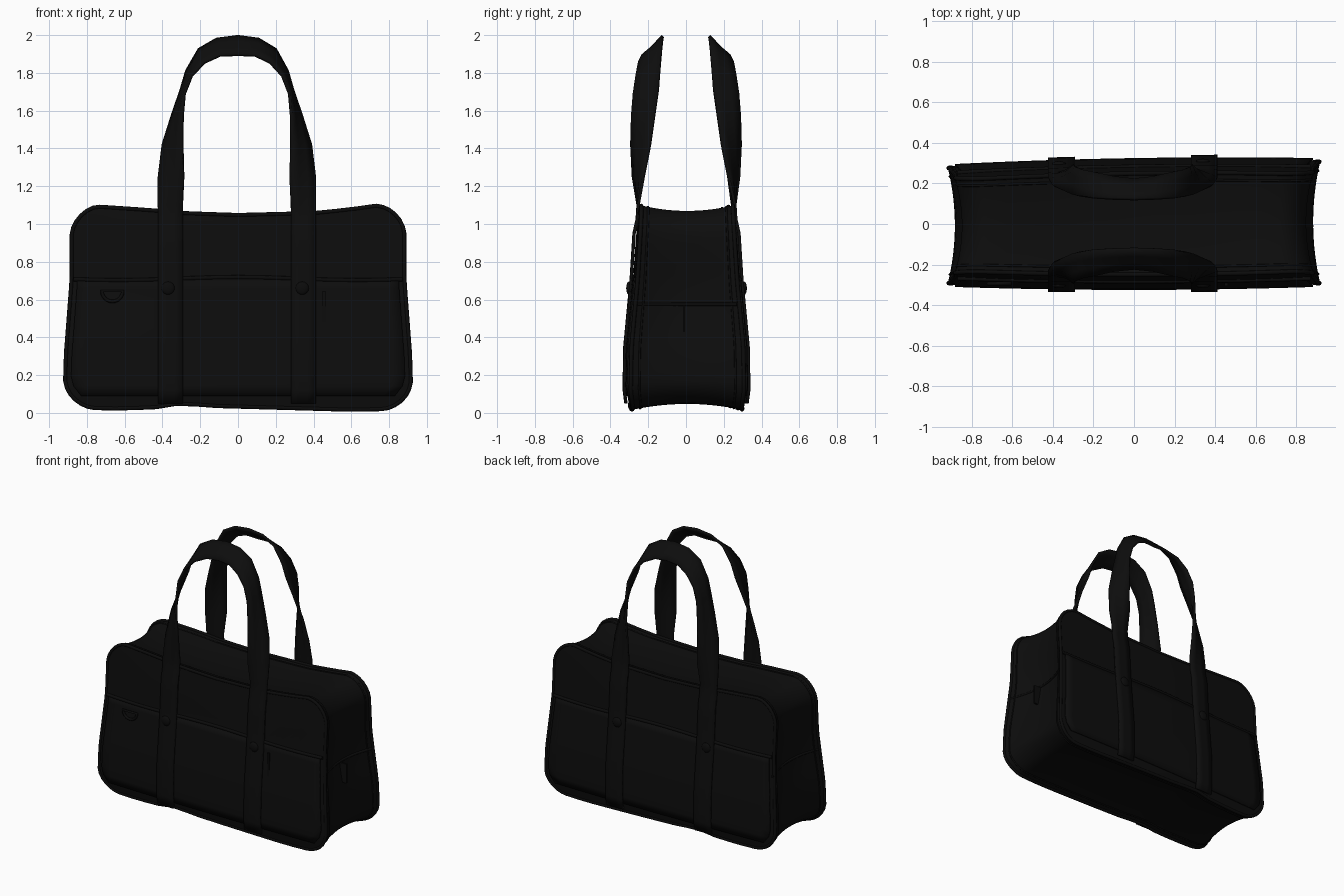
import bpy, bmesh, math
from mathutils import Vector

if "Cube" in bpy.data.objects:
    bpy.data.objects.remove(bpy.data.objects["Cube"])


def material(name, c):
    m = bpy.data.materials.new(name)
    m.diffuse_color = (c, c, c, 1)
    m.use_nodes = True
    m.node_tree.nodes["Principled BSDF"].inputs["Base Color"].default_value = m.diffuse_color
    return m


FABRIC = material("black fabric", 0.004)
TRIM = material("black trim", 0.0035)


def interp(x, pts):
    if x <= pts[0][0]:
        return pts[0][1]
    for (a, p), (b, q) in zip(pts, pts[1:]):
        if x <= b:
            return p + (q - p) * (x - a) / (b - a)
    return pts[-1][1]


# Soft bag shape: half width, bottom edge, top edge and half depth
def half_width(z):
    return interp(z, [(0, .90), (.06, .91), (.15, .92), (.3, .915), (.5, .9), (.7, .885), (.95, .885), (1.1, .87)])


def z_bottom(x):
    return interp(x, [(-.9, .03), (-.7, .02), (-.45, .025), (-.3, .05), (-.15, .035), (.6, .014), (.9, .02)])


def z_top(x):
    return interp(x, [(-.9, 1.08), (-.75, 1.095), (-.45, 1.075), (-.3, 1.06), (0, 1.05), (.4, 1.06), (.6, 1.08),
                      (.72, 1.1), (.9, 1.09)])


def surf(x, z, side, off=0):
    u = x / .9
    y = interp(z, [(0, .295), (.12, .312), (.35, .308), (.7, .275), (1.1, .25)]) - .015 * u * u
    if side > 0:
        y += .015 * u
    return side * (y + off)


def finish(name, bm, mat, smooth=40):
    bmesh.ops.recalc_face_normals(bm, faces=bm.faces)
    me = bpy.data.meshes.new(name)
    bm.to_mesh(me)
    bm.free()
    ob = bpy.data.objects.new(name, me)
    bpy.context.collection.objects.link(ob)
    me.materials.append(mat)
    bpy.ops.object.select_all(action='DESELECT')
    ob.select_set(True)
    bpy.context.view_layer.objects.active = ob
    bpy.ops.object.shade_smooth_by_angle(angle=math.radians(smooth))
    return ob


def loft(bm, rows, closed):
    vs = [[bm.verts.new(p) for p in r] for r in rows]
    for a, b in zip(vs, vs[1:]):
        n = len(a)
        for i in range(n if closed else n - 1):
            j = (i + 1) % n
            bm.faces.new((a[i], a[j], b[j], b[i]))
    return vs


def solidify(ob, t):
    m = ob.modifiers.new("thickness", 'SOLIDIFY')
    m.thickness = t
    m.offset = 0
    return ob


def cord(name, pts, r, mat=TRIM, cyclic=False):
    cu = bpy.data.curves.new(name, 'CURVE')
    cu.dimensions = '3D'
    cu.bevel_depth = r
    cu.bevel_resolution = 2
    cu.use_fill_caps = True
    sp = cu.splines.new('POLY')
    sp.points.add(len(pts) - 1)
    for q, p in zip(sp.points, pts):
        q.co = (*p, 1)
    sp.use_cyclic_u = cyclic
    cu.materials.append(mat)
    ob = bpy.data.objects.new(name, cu)
    bpy.context.collection.objects.link(ob)


# Rounded rectangle outline bent onto the soft shape
def outline(scale=1.0):
    W, H, r, flat, arc = .9, .54, .14, 14, 6
    raw = []
    for cx, cz, a0 in ((1, 1, 0), (-1, 1, 90), (-1, -1, 180), (1, -1, 270)):
        for k in range(arc + 1):
            a = math.radians(a0 + 90 * k / arc)
            raw.append((cx * (W - r) + r * math.cos(a), cz * (H - r) + r * math.sin(a)))
    full = []
    for i, p in enumerate(raw):
        q = raw[(i + 1) % len(raw)]
        full.append(p)
        if math.dist(p, q) > .2:
            full += [(p[0] + (q[0] - p[0]) * k / flat, p[1] + (q[1] - p[1]) * k / flat) for k in range(1, flat)]
    out = []
    for px, pz in full:
        px, v = px * scale, (pz * scale / H + 1) / 2
        x = px / W * half_width(v * 1.09)
        out.append((x, z_bottom(x) + v * (z_top(x) - z_bottom(x))))
    return out


def gusset_ring(t):
    ring, s = [], 1 - t * t
    for x, z in outline():
        y0, y1 = surf(x, z, -1), surf(x, z, 1)
        pinch = s * (.035 + .03 * math.exp(-((z - .58) / .2) ** 2)) * min(1, (abs(x) / .85) ** 6)
        lift = -.03 * s * max(0, (z - .9) / .2) + .035 * s * max(0, (.2 - z) / .2)
        ring.append((x - math.copysign(pinch, x), y0 + (y1 - y0) * (t + 1) / 2, z + lift))
    return ring


# Body: front panel, gusset and back panel
SCALES = (.06, .25, .45, .62, .78, .9, .97)


def panel_ring(s, side):
    return [(x, surf(x, z, side, .006 * (1 - s ** 4)), z) for x, z in outline(s)]


rows = [panel_ring(s, -1) for s in SCALES] + [gusset_ring(-1 + k / 8) for k in range(17)]
rows += [panel_ring(s, 1) for s in reversed(SCALES)]
bm = bmesh.new()
vs = loft(bm, rows, True)
bm.faces.new(vs[0])
bm.faces.new(vs[-1])
finish("bag_body", bm, FABRIC, 60)


# Straps: two edge paths from the bottom of the panel over the handle arch
OUTER = [(.41, .225, 1.25), (.387, .19, 1.42), (.335, .165, 1.58), (.29, .145, 1.71), (.262, .138, 1.81),
         (.2, .13, 1.925), (.11, .125, 1.98), (0, .122, 1.995)]
INNER = [(.275, .28, 1.25), (.282, .29, 1.42), (.282, .288, 1.57), (.272, .28, 1.69), (.235, .265, 1.785),
         (.17, .25, 1.855), (.09, .23, 1.892), (0, .22, 1.895)]


def strap(name, side):
    def half(sx):
        dx = .012 if sx < 0 else 0
        path = []
        for k in range(15):
            z = .05 + 1.05 * k / 14
            off = .018 if z < 1 else .006
            path.append([(sx * (w + dx), surf(sx * w, z, side, off), z) for w in (.412, .28)])
        for o, i in zip(OUTER, INNER):
            d = dx * min(1, o[0] / .3)
            path.append([(sx * (p[0] + d), side * p[1], p[2]) for p in (o, i)])
        return path
    path = half(-1) + half(1)[-2::-1]
    rows = []
    for a, b in path:
        a, b = Vector(a), Vector(b)
        rows.append([a.lerp(b, k / 3) for k in range(4)])
    bm = bmesh.new()
    loft(bm, rows, False)
    solidify(finish(name, bm, FABRIC, 50), .016)


def rivet(name, x, z, side):
    bm = bmesh.new()
    bmesh.ops.create_uvsphere(bm, u_segments=16, v_segments=8, radius=.035)
    for v in bm.verts:
        v.co = (x + v.co.x, surf(x, z, side, .026) + v.co.y * .4, z + v.co.z)
    finish(name, bm, TRIM)


for side, label in ((-1, "front"), (1, "back")):
    strap(label + "_strap_handle", side)
    # Pocket layer over the lower panel
    rows = []
    for k in range(13):
        z = .09 + .62 * k / 12
        w = half_width(z) - .035 - max(0, .2 - z) ** 2 * 4
        rows.append([(w * i / 14, surf(w * i / 14, z, side, .009), z) for i in range(-14, 15)])
    bm = bmesh.new()
    loft(bm, rows, False)
    solidify(finish(label + "_pocket", bm, FABRIC, 60), .009)
    # Pocket hem, edge piping and inner top seam
    cord(label + "_pocket_hem", [(x, surf(x, .71, side, .008), .71 + .008 * math.cos(x * 5))
                                 for x in [-.87 + .087 * i for i in range(21)]], .011)
    cord(label + "_piping", [(x, surf(x, z, side, -.004), z) for x, z in outline(.995)], .011, TRIM, True)
    cord(label + "_gusset_seam", gusset_ring(side * .84), .006, TRIM, True)
    for x in (-.37, .34):
        rivet(label + "_rivet", x, .66, side)

# D-shaped ring on the front
pts = [(-.665 + .055 * math.cos(a), surf(-.665, .64, -1, .022), .645 + .055 * math.sin(a))
       for a in [math.pi + math.pi * k / 12 for k in range(13)]]
cord("d_ring", pts, .009, TRIM, True)


def block(name, loc, dims):
    bm = bmesh.new()
    bmesh.ops.create_cube(bm, size=1)
    for v in bm.verts:
        v.co = Vector([l + c * d for l, c, d in zip(loc, v.co, dims)])
    finish(name, bm, TRIM)


# Small front tab, end pocket seams and end pull tab
block("front_tab", (.455, surf(.455, .56, -1, .014), .56), (.016, .014, .17))
for sx, label in ((-1, "left"), (1, "right")):
    seam = []
    for k in range(13):
        t = -.95 + 1.9 * k / 12
        seam.append((sx * (.894 - .065 * (1 - t * t)), t * .285, .575))
    cord(label + "_end_seam", seam, .009)
block("end_pull_tab", (.85, -.01, .5), (.07, .012, .14))
